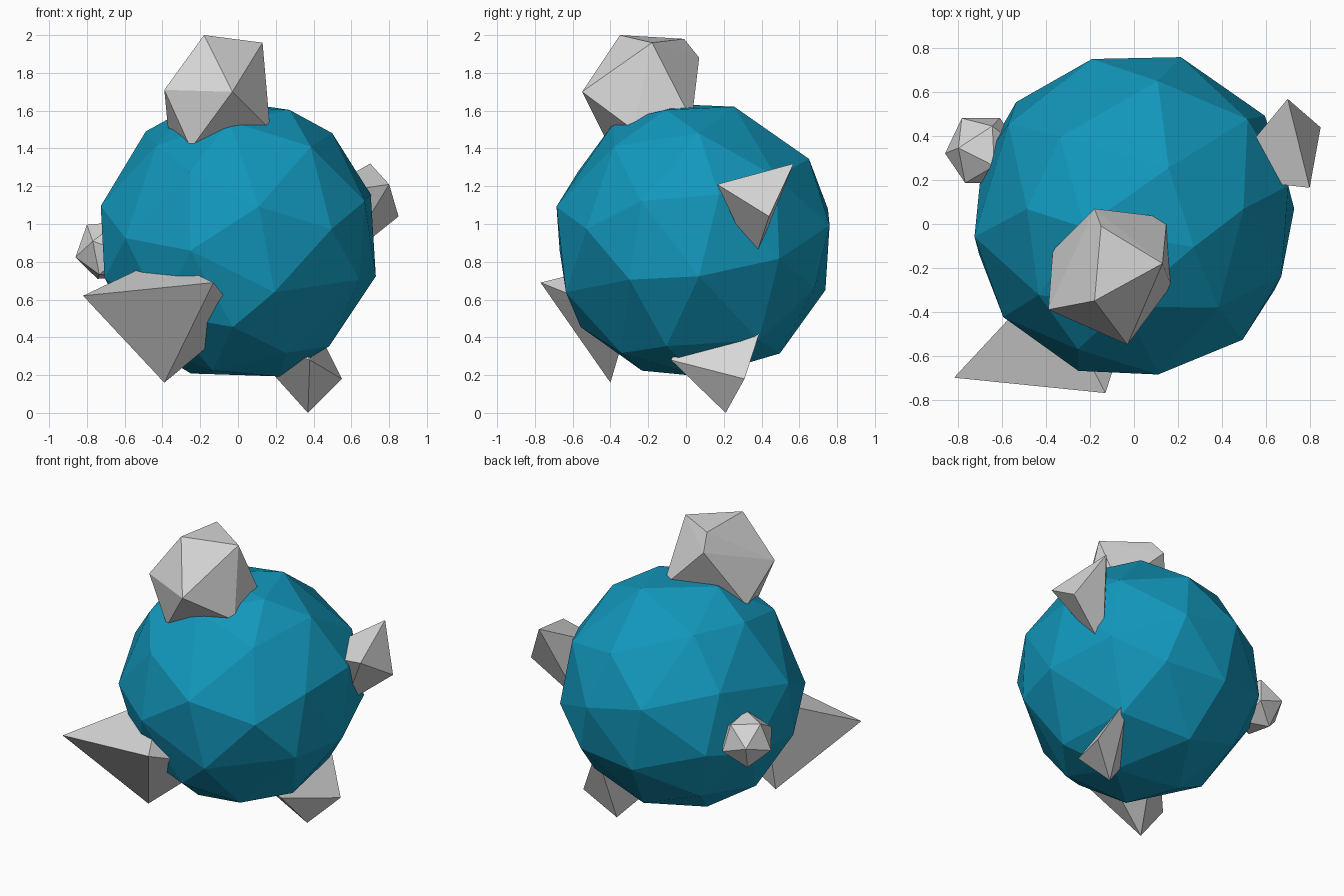
import bpy, bmesh, random
from mathutils import Vector, Euler

if "Cube" in bpy.data.objects:
    bpy.data.objects.remove(bpy.data.objects["Cube"])

random.seed(4)


def material(name, rgb):
    m = bpy.data.materials.new(name)
    m.diffuse_color = (*rgb, 1)
    m.use_nodes = True
    m.node_tree.nodes["Principled BSDF"].inputs["Base Color"].default_value = m.diffuse_color
    return m


BLUE = material("deep_blue", (0.006, 0.31, 0.50))
GREY = material("light_grey", (0.68, 0.68, 0.68))


def hull(name, points, mat):
    """Flat-faced convex solid around the given corner points."""
    bm = bmesh.new()
    for p in points:
        bm.verts.new(p)
    res = bmesh.ops.convex_hull(bm, input=bm.verts[:])
    loose = [v for v in bm.verts if not v.link_faces]
    bmesh.ops.delete(bm, geom=loose, context='VERTS')
    bmesh.ops.recalc_face_normals(bm, faces=bm.faces[:])
    me = bpy.data.meshes.new(name)
    bm.to_mesh(me)
    bm.free()
    me.materials.append(mat)
    ob = bpy.data.objects.new(name, me)
    bpy.context.collection.objects.link(ob)
    return ob


def ball_points(centre, radius, rot, subdivisions, jitter=0):
    """Corners of a low-poly ball, slid about on its surface."""
    bm = bmesh.new()
    bmesh.ops.create_icosphere(bm, subdivisions=subdivisions, radius=1)
    turn = Euler(rot).to_matrix()
    pts = []
    for v in bm.verts:
        d = turn @ v.co + Vector([random.uniform(-jitter, jitter) for _ in range(3)])
        pts.append(Vector(centre) + d.normalized() * radius)
    bm.free()
    return pts


# Faceted round body
hull("body", ball_points((0, 0.04, 0.915), 0.755, (0.3, 0.2, 0.4), 2, 0.09), BLUE)

# Large lump on top
hull("top_lump", [
    (-0.18, -0.35, 2.0), (0.13, -0.18, 1.96), (-0.03, -0.55, 1.70),
    (-0.39, -0.39, 1.71), (-0.15, -0.01, 1.98), (-0.18, 0.07, 1.88),
    (-0.25, -0.40, 1.40), (0.17, -0.28, 1.50), (0.15, 0.03, 1.55),
    (-0.37, -0.12, 1.50)], GREY)

# Big pointed shard at lower front left
hull("front_shard", [
    (-0.82, -0.70, 0.62), (-0.13, -0.77, 0.69), (-0.39, -0.40, 0.16),
    (-0.40, -0.25, 0.82), (0.02, -0.30, 0.50)], GREY)

# Shard under the body
hull("bottom_shard", [
    (0.37, 0.21, 0.0), (0.55, 0.31, 0.18), (0.38, -0.08, 0.28),
    (0.01, -0.02, 0.40), (0.38, 0.42, 0.52), (0.25, 0.03, 0.46)], GREY)

# Shard on the right
hull("right_shard", [
    (0.70, 0.57, 1.32), (0.80, 0.165, 1.21), (0.85, 0.44, 1.04),
    (0.40, 0.21, 1.15), (0.55, 0.36, 0.80)], GREY)

# Small lump on the left
hull("left_lump", ball_points((-0.69, 0.335, 0.86), 0.175, (0.5, 0.2, 0.3), 1), GREY)
